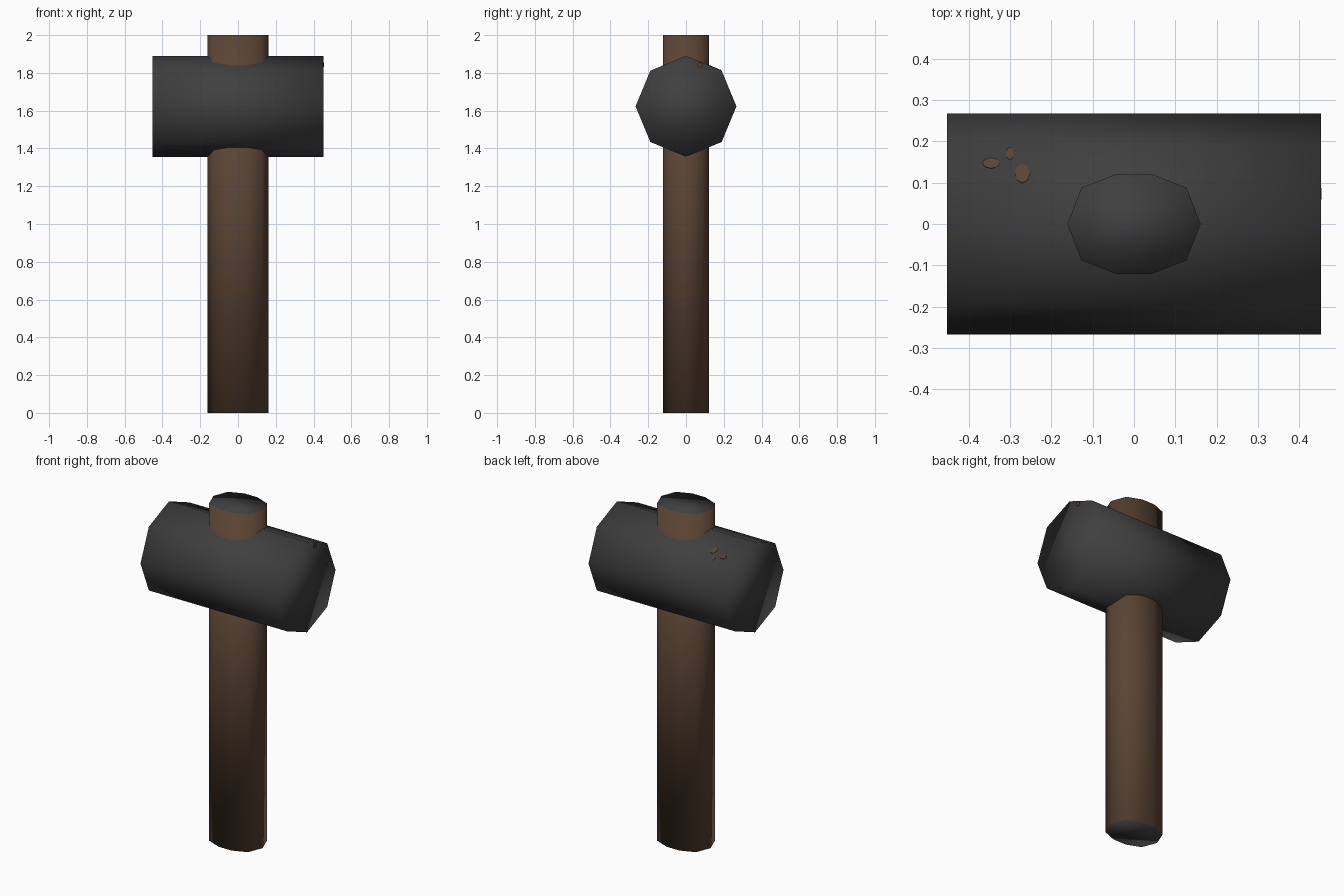
import bpy, math
from mathutils import Vector, Matrix

if "Cube" in bpy.data.objects:
    bpy.data.objects.remove(bpy.data.objects["Cube"])


def material(name, rgb):
    m = bpy.data.materials.new(name)
    m.diffuse_color = (*rgb, 1)
    m.use_nodes = True
    m.node_tree.nodes["Principled BSDF"].inputs["Base Color"].default_value = m.diffuse_color
    return m


iron = material("dark iron", (0.05, 0.05, 0.05))
wood = material("brown wood", (0.105, 0.058, 0.034))


def prism(name, lower, upper, mats, cap_index=0, smooth=True):
    """Closed prism between two matching rings of points."""
    n = len(lower)
    faces = [(i, (i + 1) % n, n + (i + 1) % n, n + i) for i in range(n)]
    faces += [tuple(reversed(range(n))), tuple(range(n, 2 * n))]
    me = bpy.data.meshes.new(name)
    me.from_pydata(lower + upper, [], faces)
    for m in mats:
        me.materials.append(m)
    for p in me.polygons:
        p.use_smooth = smooth
        if p.index >= n:
            p.material_index = cap_index
    ob = bpy.data.objects.new(name, me)
    bpy.context.collection.objects.link(ob)
    return ob


# Handle: oval ten-sided wooden shaft with dark ends
quarter = [(0.161, 0), (0.127, 0.088), (0.042, 0.121)]
half = quarter + [(-x, y) for x, y in reversed(quarter)]
ring = half + [(x, -y) for x, y in reversed(half[1:-1])]
prism("handle", [(x, y, 0) for x, y in ring], [(x, y, 2) for x, y in ring],
      [wood, iron], 1)

# Head: eight-sided iron block lying along x
R, ZC, HX = 0.267, 1.623, 0.452
octagon = [(R * math.cos(k * math.pi / 4), ZC + R * math.sin(k * math.pi / 4))
           for k in range(8)]
prism("head", [(-HX, y, z) for y, z in octagon],
      [(HX, y, z) for y, z in octagon], [iron])


# Rust spots: thin oval plates lying on the head
def spot(name, centre, normal, rx, ry):
    rot = Vector(normal).to_track_quat('Z', 'Y').to_matrix().to_4x4()
    mat = Matrix.Translation(centre) @ rot
    pts = [(rx * math.cos(a * math.pi / 4), ry * math.sin(a * math.pi / 4))
           for a in range(8)]
    prism(name, [tuple(mat @ Vector((x, y, -0.001))) for x, y in pts],
          [tuple(mat @ Vector((x, y, 0.002))) for x, y in pts],
          [wood], smooth=False)


slope = math.tan(math.pi / 8)
for i, (x, y, rx, ry) in enumerate([(-0.346, 0.147, 0.021, 0.014),
                                    (-0.27, 0.122, 0.018, 0.025),
                                    (-0.30, 0.17, 0.009, 0.017)]):
    spot(f"rust_spot_{i + 1}", (x, y, ZC + R - y * slope),
         (0, math.sin(math.pi / 8), math.cos(math.pi / 8)), rx, ry)
spot("rust_spot_end", (HX, 0.073, 1.842), (1, 0, 0), 0.014, 0.012)
